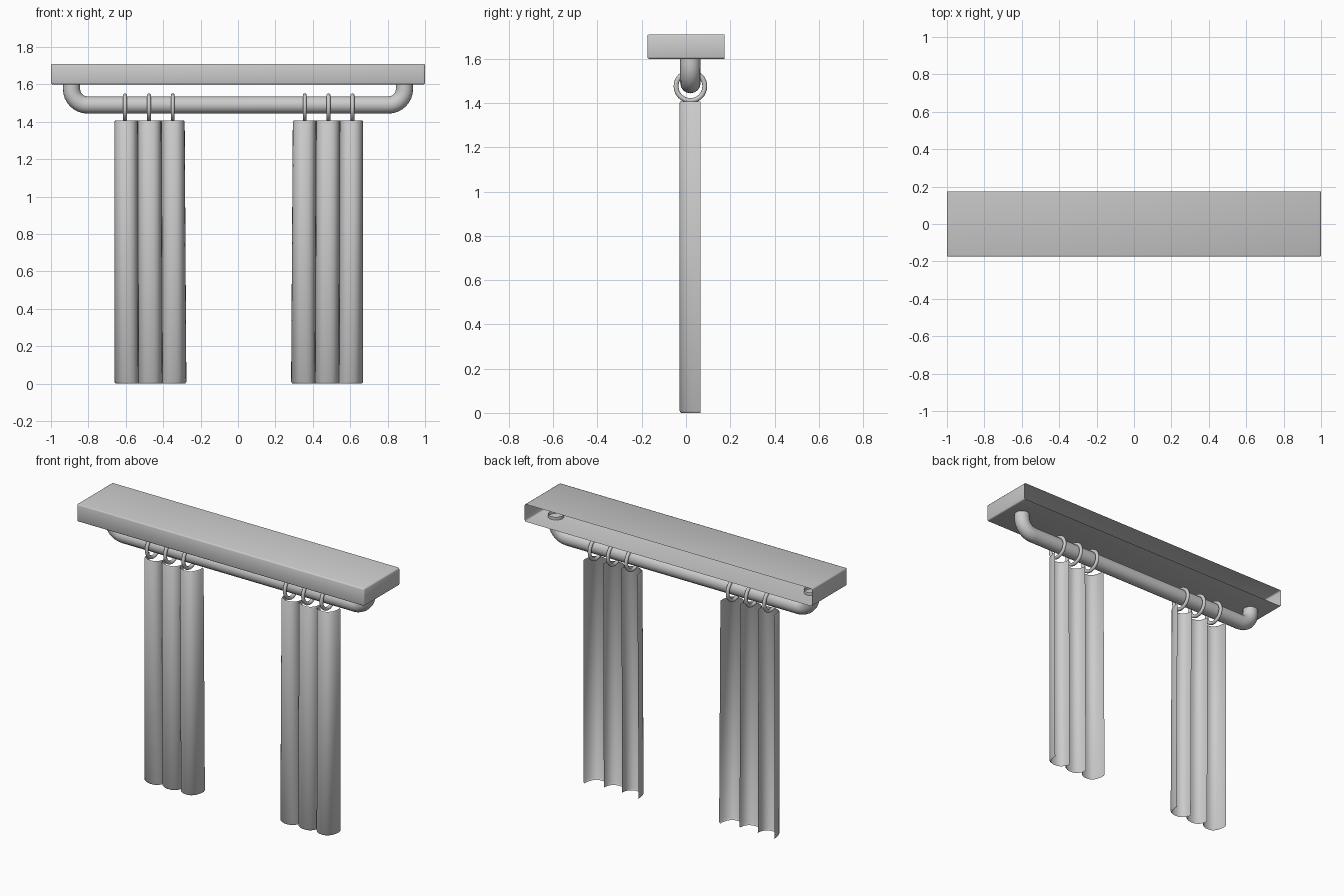
import bpy
import bmesh
import math

if "Cube" in bpy.data.objects:
    bpy.data.objects.remove(bpy.data.objects["Cube"], do_unlink=True)

grey = bpy.data.materials.new("plain_grey")
grey.use_nodes = True
grey.diffuse_color = (0.6, 0.6, 0.6, 1)
grey.node_tree.nodes["Principled BSDF"].inputs["Base Color"].default_value = (0.6, 0.6, 0.6, 1)

MID_Y = 0.02      # depth of the rod axis
ROD_Z = 1.49


def finish(obj, angle=40):
    """Give the object its colour and smooth shading with sharp corners."""
    obj.data.materials.clear()
    obj.data.materials.append(grey)
    bpy.ops.object.select_all(action="DESELECT")
    obj.select_set(True)
    bpy.context.view_layer.objects.active = obj
    bpy.ops.object.shade_smooth_by_angle(angle=math.radians(angle))


def mesh_object(name, bm):
    mesh = bpy.data.meshes.new(name)
    bm.to_mesh(mesh)
    bm.free()
    obj = bpy.data.objects.new(name, mesh)
    bpy.context.collection.objects.link(obj)
    return obj


# Pelmet box, open at the back, softly bevelled elsewhere
bm = bmesh.new()
bmesh.ops.create_cube(bm, size=1)
bmesh.ops.scale(bm, vec=(2, 0.35, 0.11), verts=bm.verts)
bmesh.ops.translate(bm, vec=(0, 0, 1.655), verts=bm.verts)
bm.normal_update()
back = [f for f in bm.faces if f.normal.y > 0.9]
bmesh.ops.delete(bm, geom=back, context="FACES")
edges = [e for e in bm.edges if not e.is_boundary]
bmesh.ops.bevel(bm, geom=edges, offset=0.008, segments=2, affect="EDGES", profile=0.5)
finish(mesh_object("pelmet", bm), 50)

# Curtain rod: a tube bent upward at both ends
BEND, END_X = 0.085, 0.89
half = [(END_X, 1.62)]
for i in range(9):
    a = math.radians(90 * i / 8)
    half.append((END_X - BEND + BEND * math.cos(a), ROD_Z + BEND - BEND * math.sin(a)))
path = [(-x, z) for x, z in half] + half[::-1]
curve = bpy.data.curves.new("curtain_rod", "CURVE")
curve.dimensions = "3D"
curve.bevel_depth = 0.046
curve.bevel_resolution = 6
spline = curve.splines.new("POLY")
spline.points.add(len(path) - 1)
for point, (x, z) in zip(spline.points, path):
    point.co = (x, MID_Y, z, 1)
rod = bpy.data.objects.new("curtain_rod", curve)
bpy.context.collection.objects.link(rod)
bpy.ops.object.select_all(action="DESELECT")
rod.select_set(True)
bpy.context.view_layer.objects.active = rod
bpy.ops.object.convert(target="MESH")
finish(bpy.context.object)


def pleat_profile(width, folds=3, steps=16):
    """Cross-section of rounded folds: distance from the outer edge, and depth."""
    front, cusp, end = -0.03, 0.045, 0.065
    fold = width / folds
    points = []
    for k in range(folds):
        for i in range(steps + (k == folds - 1)):
            a = math.pi * i / steps
            c = math.cos(a)
            across = 0.5 - 0.5 * math.copysign(abs(c) ** 0.8, c)
            outer = (k == 0 and c > 0) or (k == folds - 1 and c < 0)
            base = end if outer else cusp
            depth = base - (base - front) * max(math.sin(a), 0) ** 0.8
            points.append(((k + across) * fold, depth))
    return points


def curtain(name, side):
    """Thin pleated sheet, slightly wider at the hem, with a turned lip."""
    bm = bmesh.new()
    rows = []
    for z, width, inset in ((0, 0.385, 0.007), (0.01, 0.385, 0),
                            (1.4, 0.376, 0), (1.408, 0.376, 0.005)):
        row = []
        for d, y in pleat_profile(width):
            d = inset + d * (width - 2 * inset) / width
            row.append(bm.verts.new((0.004 + side * (0.665 - d), y + inset * (y < 0.03), z)))
        rows.append(row)
    for low, high in zip(rows, rows[1:]):
        for i in range(len(low) - 1):
            quad = [low[i], low[i + 1], high[i + 1], high[i]]
            bm.faces.new(quad if side < 0 else quad[::-1])
    finish(mesh_object(name, bm), 50)


# Curtains, each hung from three rings
for label, side in (("left", 1), ("right", -1)):
    curtain(label + "_curtain", side)
    for n, offset in enumerate((0.608, 0.48, 0.353)):
        bpy.ops.mesh.primitive_torus_add(
            location=(0.004 + side * offset, MID_Y, 1.476), rotation=(0, math.pi / 2, 0),
            major_radius=0.065, minor_radius=0.011, major_segments=32, minor_segments=10)
        ring = bpy.context.object
        ring.name = f"{label}_ring_{n + 1}"
        finish(ring)
